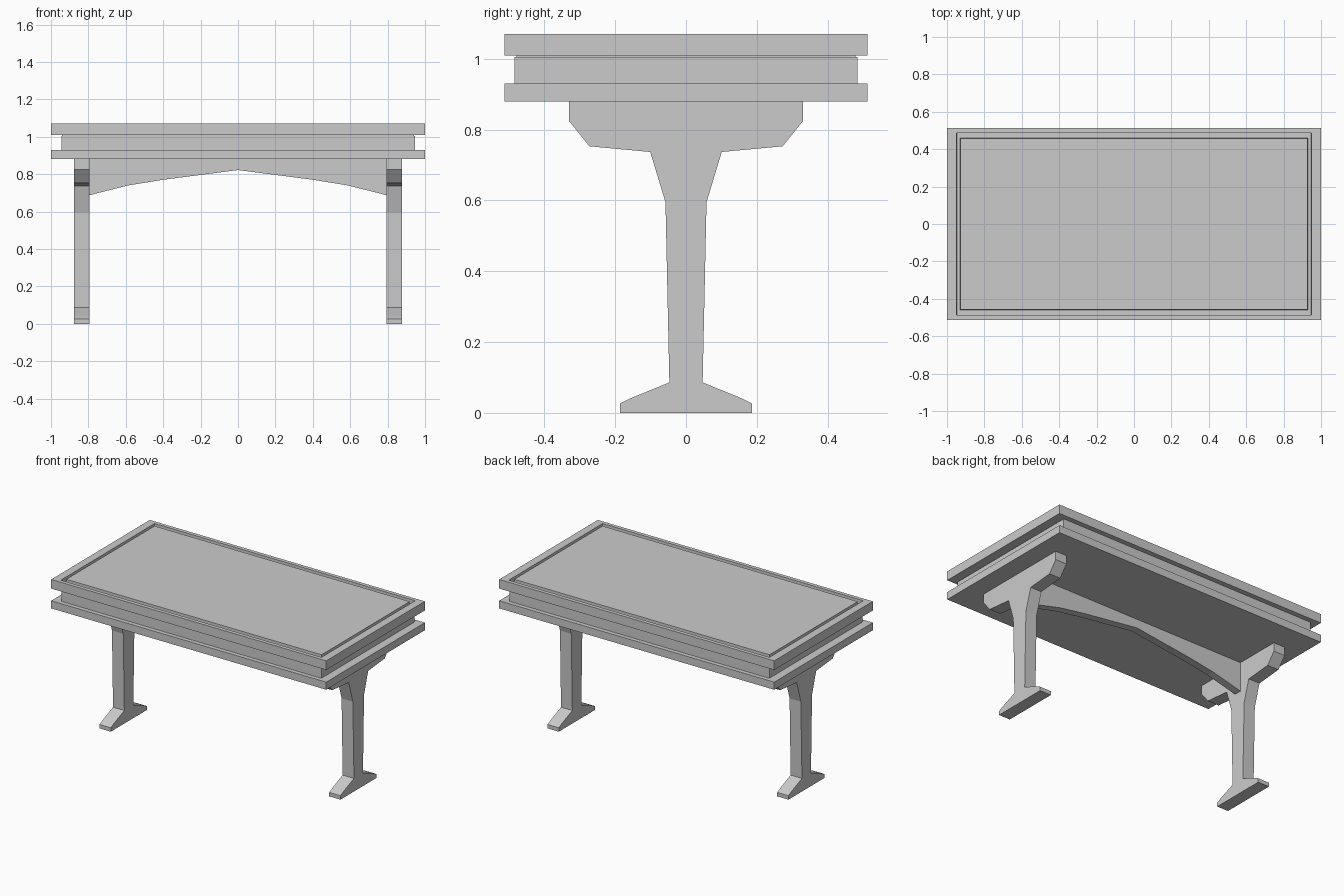
import bpy, bmesh

if "Cube" in bpy.data.objects:
    bpy.data.objects.remove(bpy.data.objects["Cube"])


def finish(name, bm):
    bmesh.ops.recalc_face_normals(bm, faces=bm.faces)
    mesh = bpy.data.meshes.new(name)
    bm.to_mesh(mesh)
    bm.free()
    obj = bpy.data.objects.new(name, mesh)
    bpy.context.collection.objects.link(obj)
    return obj


def slab(name, hx, hy, z0, z1):
    bm = bmesh.new()
    bmesh.ops.create_cube(bm, size=1)
    for v in bm.verts:
        v.co = (v.co.x * 2 * hx, v.co.y * 2 * hy, z0 + (v.co.z + 0.5) * (z1 - z0))
    return finish(name, bm)


def extrude_profile(name, points, direction):
    bm = bmesh.new()
    face = bm.faces.new([bm.verts.new(p) for p in points])
    new = bmesh.ops.extrude_face_region(bm, geom=[face])["geom"]
    bmesh.ops.translate(bm, vec=direction,
                        verts=[v for v in new if isinstance(v, bmesh.types.BMVert)])
    return finish(name, bm)


def symmetric(half):
    # Mirror a half outline, keeping points on the axis single
    return half + [(-a, z) for a, z in reversed(half) if a > 0]


# Stacked table body: lower board, recessed middle, thin shadow line
slab("lower_board", 1.0, 0.512, 0.88, 0.93)
slab("middle_box", 0.945, 0.484, 0.93, 1.005)
slab("shadow_gap", 0.94, 0.479, 1.005, 1.01)

# Top board with a rectangular groove around the centre panel
top = slab("top_board", 1.0, 0.512, 1.01, 1.07)
bm = bmesh.new()
bm.from_mesh(top.data)


def inset_top(hx, hy, z):
    bm.normal_update()
    face = max(bm.faces, key=lambda f: (f.normal.z > 0.9, -f.calc_area() if f.normal.z <= 0.9 else 0,
                                        -max(abs(v.co.x) for v in f.verts)))
    bmesh.ops.inset_region(bm, faces=[face], thickness=0.001)
    for v in face.verts:
        v.co = (hx if v.co.x > 0 else -hx, hy if v.co.y > 0 else -hy, z)


for hx, hy, z in [(0.948, 0.487, 1.07), (0.947, 0.486, 1.025),
                  (0.929, 0.459, 1.025), (0.928, 0.458, 1.07)]:
    inset_top(hx, hy, z)
bm.to_mesh(top.data)
bm.free()

# Trestle legs with bracket head and splayed foot
leg = symmetric([(0.33, 0.88), (0.33, 0.824), (0.273, 0.753), (0.101, 0.737),
                 (0.058, 0.595), (0.047, 0.086), (0.155, 0.042), (0.187, 0.026),
                 (0.187, 0.0)])
for side, x in (("left", -0.876), ("right", 0.794)):
    extrude_profile(side + "_leg", [(x, y, z) for y, z in leg], (0.082, 0, 0))

# Arched stretcher between the legs
arch = symmetric([(0.80, 0.88), (0.80, 0.686), (0.585, 0.74), (0.40, 0.77), (0, 0.822)])
# The centre point closes the arch; the outline runs along the top edge
extrude_profile("arched_stretcher", [(x, -0.025, z) for x, z in arch], (0, 0.05, 0))
